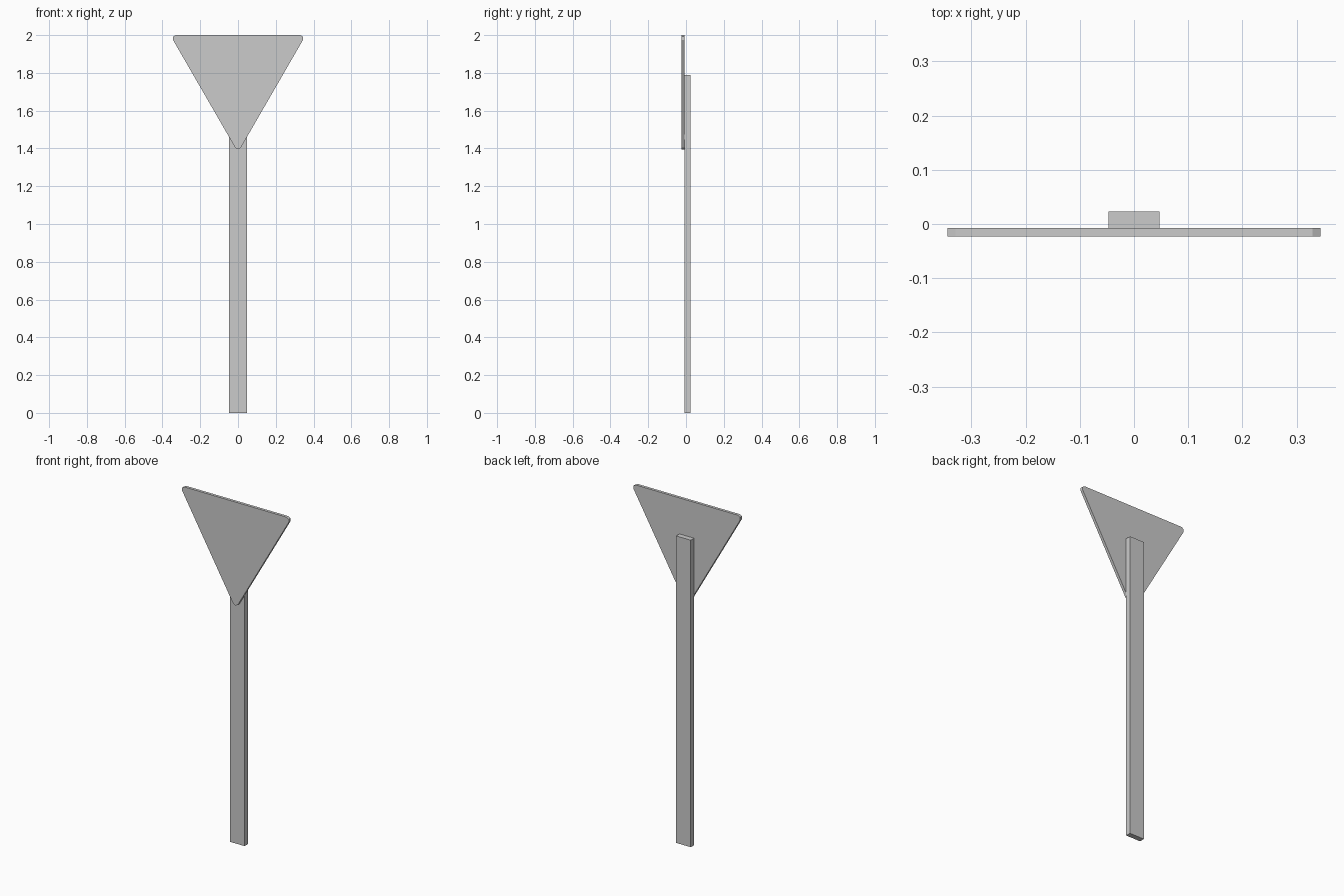
import bpy, bmesh
from math import sin, cos, radians, sqrt

if "Cube" in bpy.data.objects:
    bpy.data.objects.remove(bpy.data.objects["Cube"])


def prism(name, outline, y_front, y_back):
    """Extrude an (x, z) outline from y_front to y_back."""
    bm = bmesh.new()
    face = bm.faces.new([bm.verts.new((x, y_front, z)) for x, z in outline])
    ext = bmesh.ops.extrude_face_region(bm, geom=[face])
    moved = [g for g in ext["geom"] if isinstance(g, bmesh.types.BMVert)]
    bmesh.ops.translate(bm, verts=moved, vec=(0, y_back - y_front, 0))
    bmesh.ops.recalc_face_normals(bm, faces=bm.faces)
    mesh = bpy.data.meshes.new(name)
    bm.to_mesh(mesh)
    bm.free()
    obj = bpy.data.objects.new(name, mesh)
    bpy.context.collection.objects.link(obj)
    return obj


JOINT_Y, HALF_DEPTH = -0.007, 0.0235

# Flat rectangular post
w, h = 0.047, 1.79
prism("post", [(-w, 0), (w, 0), (w, h), (-w, h)], JOINT_Y, HALF_DEPTH)

# Downward-pointing equilateral sign plate, corners rounded in two facets
radius, half_width, top = 0.017, 0.344, 2.0
cx = half_width - radius * cos(radians(30))
cz = top - radius
centres = [(cx, cz, 30), (-cx, cz, 150), (0, cz - cx * sqrt(3), 270)]
outline = [(x + radius * cos(radians(mid + step)), z + radius * sin(radians(mid + step)))
           for x, z, mid in centres for step in (-60, 0, 60)]
prism("sign_plate", outline, -HALF_DEPTH, JOINT_Y)
